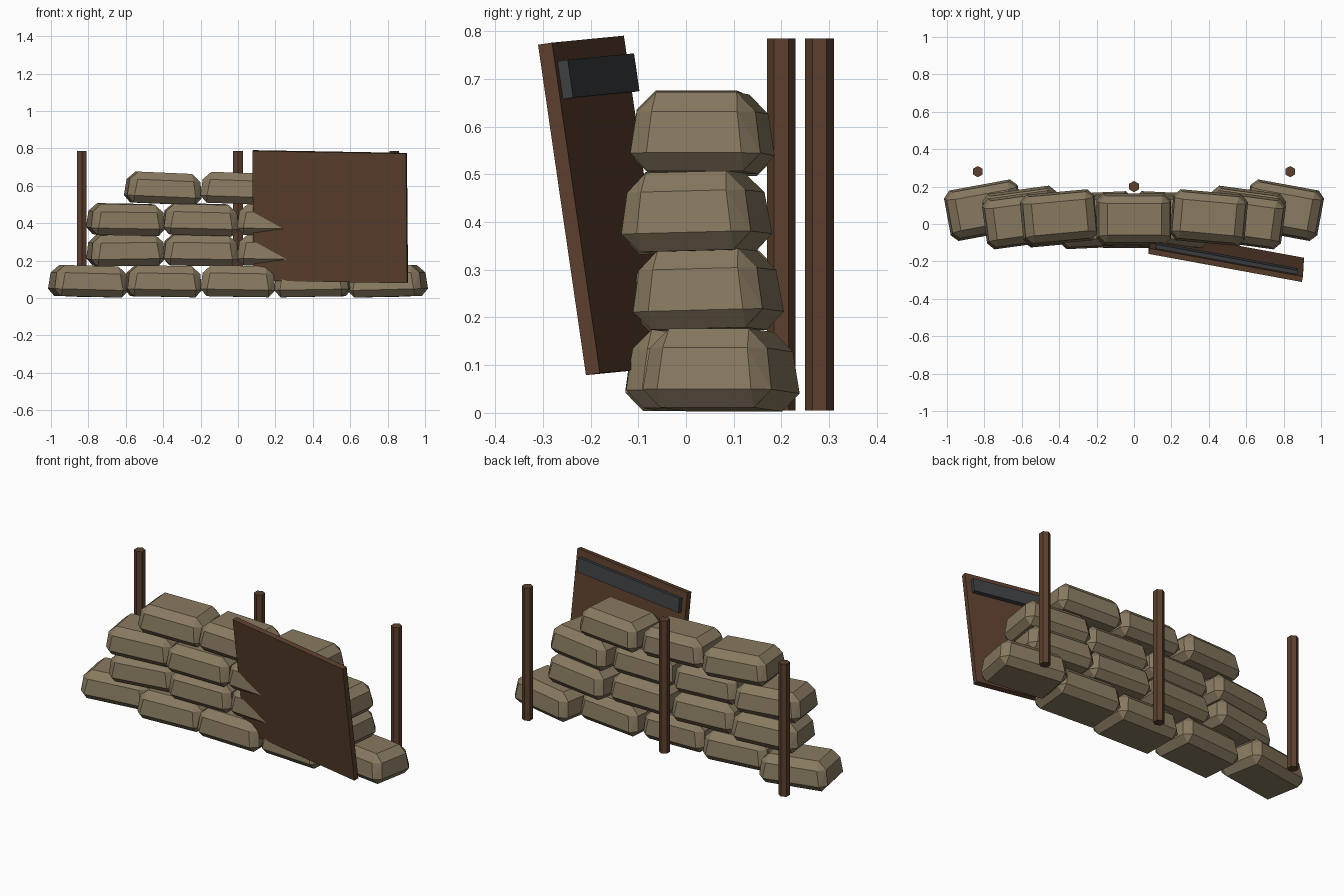
import bpy, bmesh
from math import radians

default = bpy.data.objects.get("Cube")
if default:
    bpy.data.objects.remove(default, do_unlink=True)


def material(name, rgb):
    mat = bpy.data.materials.new(name)
    mat.use_nodes = True
    mat.diffuse_color = (*rgb, 1)
    mat.node_tree.nodes["Principled BSDF"].inputs["Base Color"].default_value = (*rgb, 1)
    return mat


burlap = material("burlap", (0.25, 0.195, 0.119))
wood = material("dark_wood", (0.107, 0.051, 0.027))
steel = material("dark_steel", (0.047, 0.051, 0.055))


def add_object(name, mesh, location, degrees=(0, 0, 0)):
    obj = bpy.data.objects.new(name, mesh)
    obj.location = location
    obj.rotation_euler = [radians(a) for a in degrees]
    bpy.context.collection.objects.link(obj)
    return obj


def finish_mesh(bm, name, mat):
    mesh = bpy.data.meshes.new(name)
    bmesh.ops.recalc_face_normals(bm, faces=bm.faces)
    bm.to_mesh(mesh)
    bm.free()
    mesh.materials.append(mat)
    return mesh


def box_mesh(name, size, mat, offset=(0, 0, 0)):
    bm = bmesh.new()
    bmesh.ops.create_cube(bm, size=1)
    bmesh.ops.scale(bm, vec=size, verts=bm.verts)
    bmesh.ops.translate(bm, vec=offset, verts=bm.verts)
    return finish_mesh(bm, name, mat)


def bag_mesh():
    # chamfered, slightly bottom-heavy block: (half x, half y, height) corners
    corners = [(0.145, 0.085, 0.083),
               (0.19, 0.09, 0.042), (0.15, 0.125, 0.042),
               (0.2, 0.1, -0.045), (0.165, 0.137, -0.045),
               (0.165, 0.1, -0.083)]
    bm = bmesh.new()
    for x, y, z in corners:
        for sx in (-1, 1):
            for sy in (-1, 1):
                bm.verts.new((sx * x, sy * y, z))
    bmesh.ops.convex_hull(bm, input=bm.verts)
    bmesh.ops.dissolve_limit(bm, angle_limit=radians(1), verts=bm.verts, edges=bm.edges)
    return finish_mesh(bm, "sandbag", burlap)


# Sandbag wall: each row is (x positions, height, y base, y bend, roll per bag, pitch)
rows = [
    ((-0.8, -0.4, 0, 0.4, 0.8), 0.09, 0.01, 0.1, (1.5, 1, 1, -1, -1.5), 0),
    ((-0.6, -0.2, 0.2, 0.6), 0.257, 0.028, 0.05, (-1, 1, 1, -1), 1.5),
    ((-0.6, -0.2, 0.2, 0.6), 0.42, 0.007, 0.04, (1, 1.5, 1, -1), 1.5),
    ((-0.4, 0, 0.4), 0.587, 0.025, 0.06, (2.5, 2, -1), 0),
]
bag = bag_mesh()
for r, (xs, z, base, bend, rolls, pitch) in enumerate(rows, 1):
    for i, (x, roll) in enumerate(zip(xs, rolls), 1):
        add_object(f"sandbag_row{r}_{i}", bag, (x, base + bend * x * x, z),
                   (pitch, roll, -13 * x))

# Hexagonal posts behind the wall
bm = bmesh.new()
bmesh.ops.create_cone(bm, cap_ends=True, segments=6, radius1=0.03, radius2=0.03, depth=0.78)
post = finish_mesh(bm, "post", wood)
for name, x, y in (("right_post", -0.835, 0.28), ("middle_post", 0, 0.2), ("left_post", 0.835, 0.28)):
    add_object(name, post, (x, y, 0.395))

# Leaning board with a steel bar along the upper back
pose = ((0.493, -0.17, 0.435), (8.2, 1, -10.4))
add_object("leaning_board", box_mesh("leaning_board", (0.835, 0.03, 0.7), wood), *pose)
add_object("board_bar", box_mesh("board_bar", (0.77, 0.022, 0.08), steel, (0, 0.026, 0.27)), *pose)
